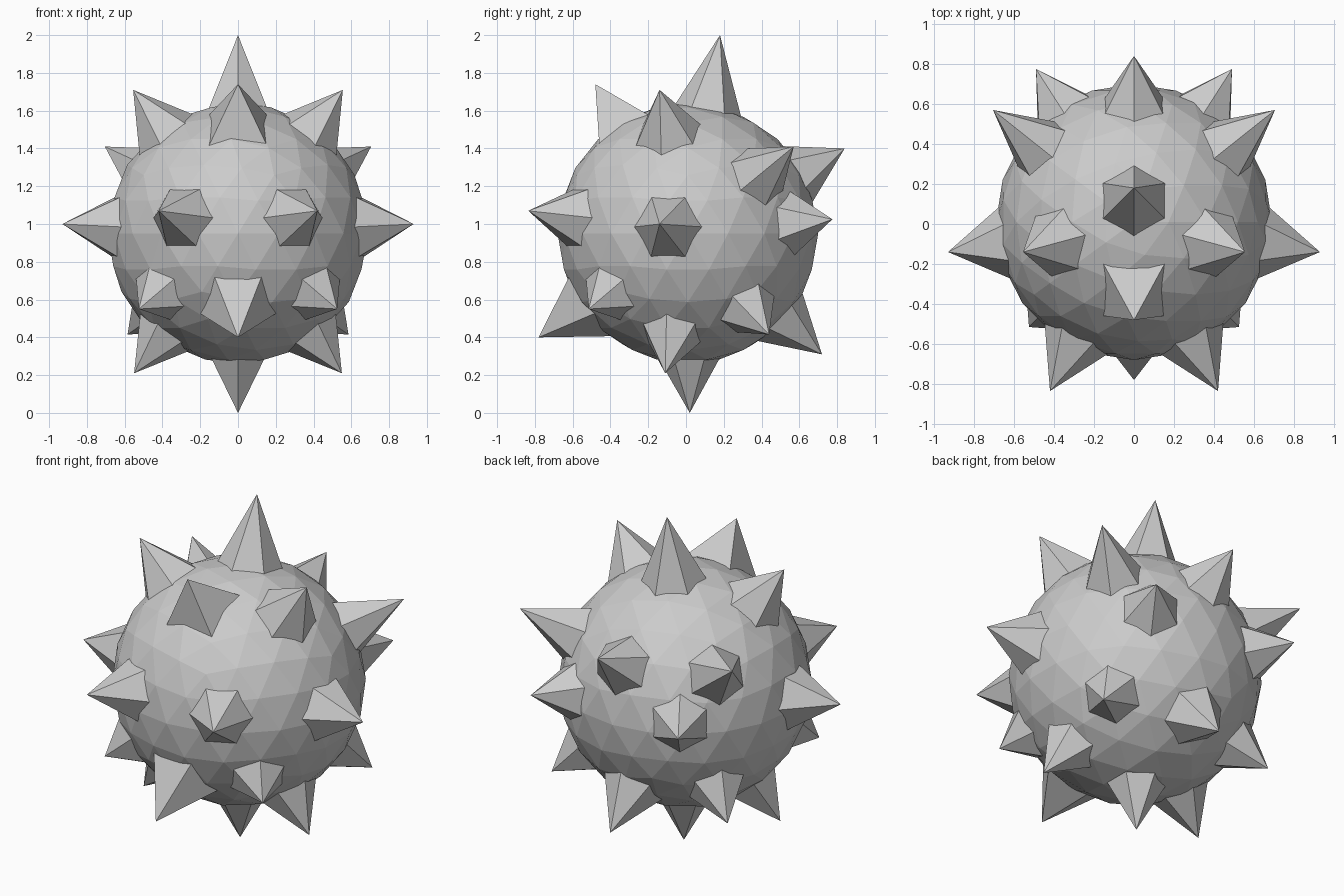
import bpy, bmesh
from math import radians
from mathutils import Vector, Matrix

if "Cube" in bpy.data.objects:
    bpy.data.objects.remove(bpy.data.objects["Cube"])

CENTER = Vector((0, 0.01, 0.95))
RADIUS = 0.69
SEAT = 0.665   # distance from centre at which a spike's base ring meets the ball
SUNK = 0.62    # spikes continue inward to here so no gap shows


def make_object(name, bm):
    mesh = bpy.data.meshes.new(name)
    bm.to_mesh(mesh)
    bm.free()
    obj = bpy.data.objects.new(name, mesh)
    bpy.context.collection.objects.link(obj)
    return obj


def spike(name, tip, sides, radius, turn):
    """Pyramid whose axis runs from the ball's centre to the tip."""
    axis = Vector(tip) - CENTER
    length = axis.length
    base_radius = radius * (length - SUNK) / (length - SEAT)
    direction = axis.normalized()
    place = (Matrix.Translation(CENTER + direction * (length + SUNK) / 2)
             @ direction.to_track_quat('Z', 'Y').to_matrix().to_4x4()
             @ Matrix.Rotation(radians(turn), 4, 'Z'))
    bm = bmesh.new()
    bmesh.ops.create_cone(bm, cap_ends=True, segments=sides, radius1=base_radius,
                          radius2=0, depth=length - SUNK, matrix=place)
    bmesh.ops.remove_doubles(bm, verts=bm.verts, dist=0.0001)
    make_object(name, bm)


# faceted ball
bm = bmesh.new()
bmesh.ops.create_icosphere(bm, subdivisions=3, radius=RADIUS,
                           matrix=Matrix.Translation(CENTER))
make_object("ball", bm)

# spikes: name, tip, sides, base radius, turn; those off x = 0 are mirrored
SPIKES = [
    ("top_spike", (0, 0.18, 2.0), 6, 0.175, 0),
    ("bottom_spike", (0, 0.02, 0.0), 6, 0.16, 0),
    ("front_top_spike", (0, -0.48, 1.74), 4, 0.2, 45),
    ("front_low_spike", (0, -0.78, 0.40), 5, 0.2, 36),
    ("back_top_spike", (0, 0.84, 1.40), 6, 0.165, 0),
    ("back_low_spike", (0, 0.72, 0.31), 6, 0.17, 0),
    ("side_spike", (0.93, -0.14, 1.0), 6, 0.175, 30),
    ("upper_side_spike", (0.555, -0.14, 1.71), 6, 0.175, 0),
    ("upper_back_spike", (0.705, 0.57, 1.41), 6, 0.165, 0),
    ("front_spike", (0.42, -0.835, 1.07), 6, 0.17, 30),
    ("lower_front_spike", (0.525, -0.515, 0.55), 6, 0.16, 0),
    ("lower_side_spike", (0.55, -0.11, 0.21), 6, 0.16, 0),
    ("lower_back_spike", (0.585, 0.44, 0.415), 6, 0.16, 0),
    ("back_spike", (0.49, 0.775, 1.025), 6, 0.165, 0),
]
for name, (x, y, z), sides, radius, turn in SPIKES:
    if x == 0:
        spike(name, (x, y, z), sides, radius, turn)
    else:
        for label, s in (("right", 1), ("left", -1)):
            spike(f"{name}_{label}", (s * x, y, z), sides, radius, s * turn)
